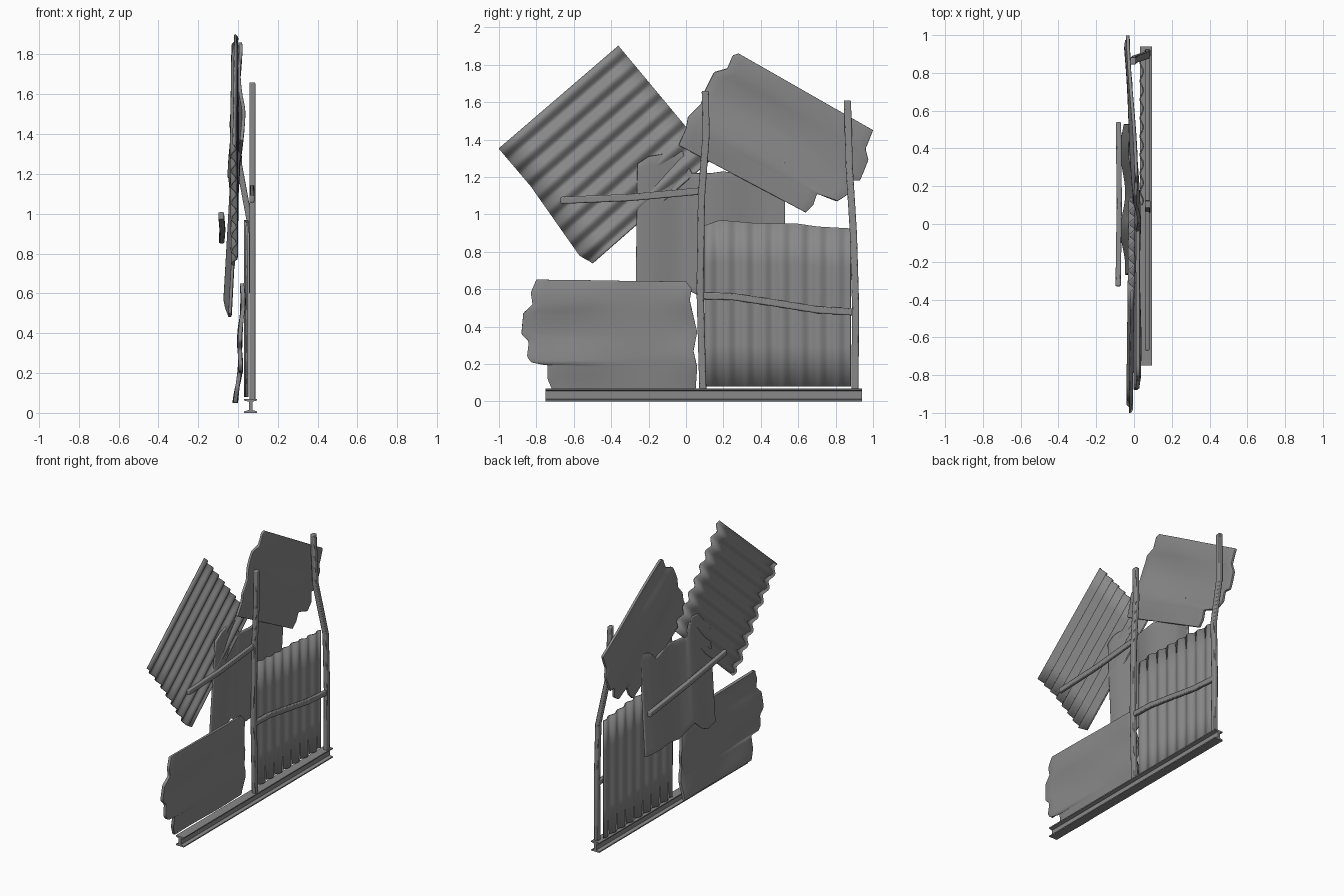
import bpy, bmesh
from math import sin, pi
from mathutils import Vector

cube = bpy.data.objects.get("Cube")
if cube:
    bpy.data.objects.remove(cube, do_unlink=True)

steel = bpy.data.materials.new("weathered_grey_steel")
steel.use_nodes = True
COLOUR = (0.25, 0.25, 0.25, 1)
steel.diffuse_color = COLOUR
steel.node_tree.nodes["Principled BSDF"].inputs["Base Color"].default_value = COLOUR


def make_object(name, bm):
    bmesh.ops.recalc_face_normals(bm, faces=bm.faces)
    mesh = bpy.data.meshes.new(name)
    bm.to_mesh(mesh)
    bm.free()
    mesh.materials.append(steel)
    ob = bpy.data.objects.new(name, mesh)
    bpy.context.collection.objects.link(ob)
    return ob


def smooth(ob):
    bpy.ops.object.select_all(action='DESELECT')
    ob.select_set(True)
    bpy.context.view_layer.objects.active = ob
    bpy.ops.object.shade_smooth_by_angle(angle=0.7)


def along(points, t):
    """Point at fraction t of a polyline."""
    pts = [Vector(p) for p in points]
    lengths = [(b - a).length for a, b in zip(pts, pts[1:])]
    d = t * sum(lengths)
    for a, b, l in zip(pts, pts[1:], lengths):
        if d <= l:
            return a.lerp(b, d / l)
        d -= l
    return pts[-1]


def sheet(name, edge_a, edge_b, depth, thick, rows=64, cols=16):
    """Metal sheet lofted between two (y, z) edges; depth(u, v, y, z) gives x."""
    bm = bmesh.new()
    grid = []
    for i in range(rows + 1):
        v = i / rows
        a, b = along(edge_a, v), along(edge_b, v)
        row = []
        for j in range(cols + 1):
            u = j / cols
            p = a.lerp(b, u)
            row.append(bm.verts.new((depth(u, v, p.x, p.y), p.x, p.y)))
        grid.append(row)
    for r, s in zip(grid, grid[1:]):
        for j in range(cols):
            bm.faces.new((r[j], r[j + 1], s[j + 1], s[j]))
    ob = make_object(name, bm)
    solid = ob.modifiers.new("thickness", 'SOLIDIFY')
    solid.thickness = thick
    solid.offset = 0
    if thick > 0.01:
        bevel = ob.modifiers.new("soft_rim", 'BEVEL')
        bevel.width = thick * 0.3
        bevel.segments = 2
        bevel.limit_method = 'ANGLE'
        bevel.angle_limit = 1.2
    smooth(ob)


def bar(name, path, upright, half_x=0.015, half_w=0.019):
    """Square bar swept along (x, y, z) points."""
    bm = bmesh.new()
    side = Vector((0, 1, 0)) if upright else Vector((0, 0, 1))
    rings = []
    for p in path:
        rings.append([bm.verts.new(Vector(p) + Vector((sx * half_x, 0, 0)) + side * sw * half_w)
                      for sx, sw in ((-1, -1), (1, -1), (1, 1), (-1, 1))])
    for r, s in zip(rings, rings[1:]):
        for k in range(4):
            bm.faces.new((r[k], r[k - 1], s[k - 1], s[k]))
    bm.faces.new(rings[0])
    bm.faces.new(rings[-1])
    ob = make_object(name, bm)
    bevel = ob.modifiers.new("edges", 'BEVEL')
    bevel.width = 0.006
    bevel.segments = 2
    smooth(ob)


# Ground beam with an I section
bm = bmesh.new()
half = [(0.032, 0), (0.032, 0.008), (0.009, 0.014), (0.009, 0.056), (0.032, 0.062), (0.032, 0.07)]
section = half + [(-x, z) for x, z in reversed(half)]
face = bm.faces.new([bm.verts.new((x + 0.063, -0.75, z)) for x, z in section])
end = bmesh.ops.extrude_face_region(bm, geom=[face])
bmesh.ops.translate(bm, vec=(0, 1.69, 0), verts=[v for v in end["geom"] if isinstance(v, bmesh.types.BMVert)])
make_object("ground_beam", bm)

# Bent posts and rails
bar("middle_post", [(0.072, 0.09, 0.065), (0.072, 0.075, 0.6), (0.072, 0.083, 1.1),
                    (0.072, 0.107, 1.42), (0.072, 0.103, 1.66)], True)
bar("end_post", [(0.072, 0.903, 0.065), (0.072, 0.907, 0.5), (0.07, 0.895, 0.9),
                 (0.005, 0.873, 1.25), (-0.005, 0.863, 1.61)], True)
bar("lower_rail", [(0.07, 0.08, 0.565), (0.07, 0.25, 0.56), (0.07, 0.45, 0.53),
                   (0.07, 0.7, 0.49), (0.07, 0.9, 0.478)], False, 0.012)
bar("upper_rail", [(0.07, -0.67, 1.075), (0.07, -0.3, 1.09), (0.07, 0.08, 1.125)], False, 0.012)
bar("rear_rail", [(-0.082, 0.54, 0.87), (-0.078, 0.1, 0.92), (-0.084, -0.33, 0.99)], False, 0.014)

# Corrugated sheets
sheet("upright_corrugated_sheet",
      [(0.1, 0.94), (0.18, 0.97), (0.35, 0.955), (0.6, 0.95), (0.7, 0.935), (0.88, 0.925)],
      [(0.1, 0.08), (0.88, 0.08)],
      lambda u, v, y, z: 0.041 + 0.008 * sin(v * 16 * pi), 0.007, rows=96, cols=4)
sheet("tilted_corrugated_sheet",
      [(-1, 1.35), (-0.83, 1.15), (-0.57, 0.78), (-0.5, 0.74)],
      [(-0.36, 1.9), (0.14, 1.3)],
      lambda u, v, y, z: -0.012 + 0.012 * y + 0.013 * sin(v * 16 * pi), 0.009, rows=96, cols=6)

# Dented plates with ragged ends
sheet("low_dented_plate",
      [(-0.8, 0.65), (-0.83, 0.58), (-0.82, 0.52), (-0.87, 0.47), (-0.88, 0.36), (-0.84, 0.32),
       (-0.85, 0.24), (-0.83, 0.21), (-0.74, 0.2), (-0.74, 0.12), (-0.71, 0.05)],
      [(0, 0.64), (0.03, 0.6), (0.02, 0.54), (0.06, 0.37), (0.04, 0.27), (0.06, 0.18), (0.05, 0.05)],
      lambda u, v, y, z: 0.02 - 0.028 * v * v + 0.01 * sin(v * 11) * (0.6 + 0.4 * sin(u * 7)), 0.02)
sheet("rear_dented_plate",
      [(-0.26, 1.27), (-0.2, 1.31), (-0.02, 1.34), (0.03, 1.22), (0.13, 1.22), (0.2, 1.23),
       (0.38, 1.2), (0.44, 1.26), (0.53, 1.28)],
      [(-0.27, 0.5), (-0.18, 0.48), (-0.1, 0.52), (0, 0.6), (0.06, 0.57), (0.14, 0.53),
       (0.3, 0.56), (0.53, 0.55)],
      lambda u, v, y, z: -0.01 - 0.042 * u + 0.013 * sin(v * 12 + 1), 0.016)
sheet("high_dented_plate",
      [(0.28, 1.86), (0.25, 1.85), (0.22, 1.78), (0.15, 1.76), (0.1, 1.66), (0.08, 1.59),
       (0.01, 1.52), (0.0, 1.46), (-0.04, 1.37)],
      [(1, 1.45), (0.96, 1.35), (0.975, 1.29), (0.93, 1.18), (0.88, 1.18), (0.87, 1.11),
       (0.81, 1.07), (0.7, 1.11), (0.68, 1.05), (0.64, 1.01)],
      lambda u, v, y, z: 0.02 - 0.06 * y + 0.012 * sin(v * 9 + 1) * (0.7 + 0.3 * sin(u * 6)), 0.018)
